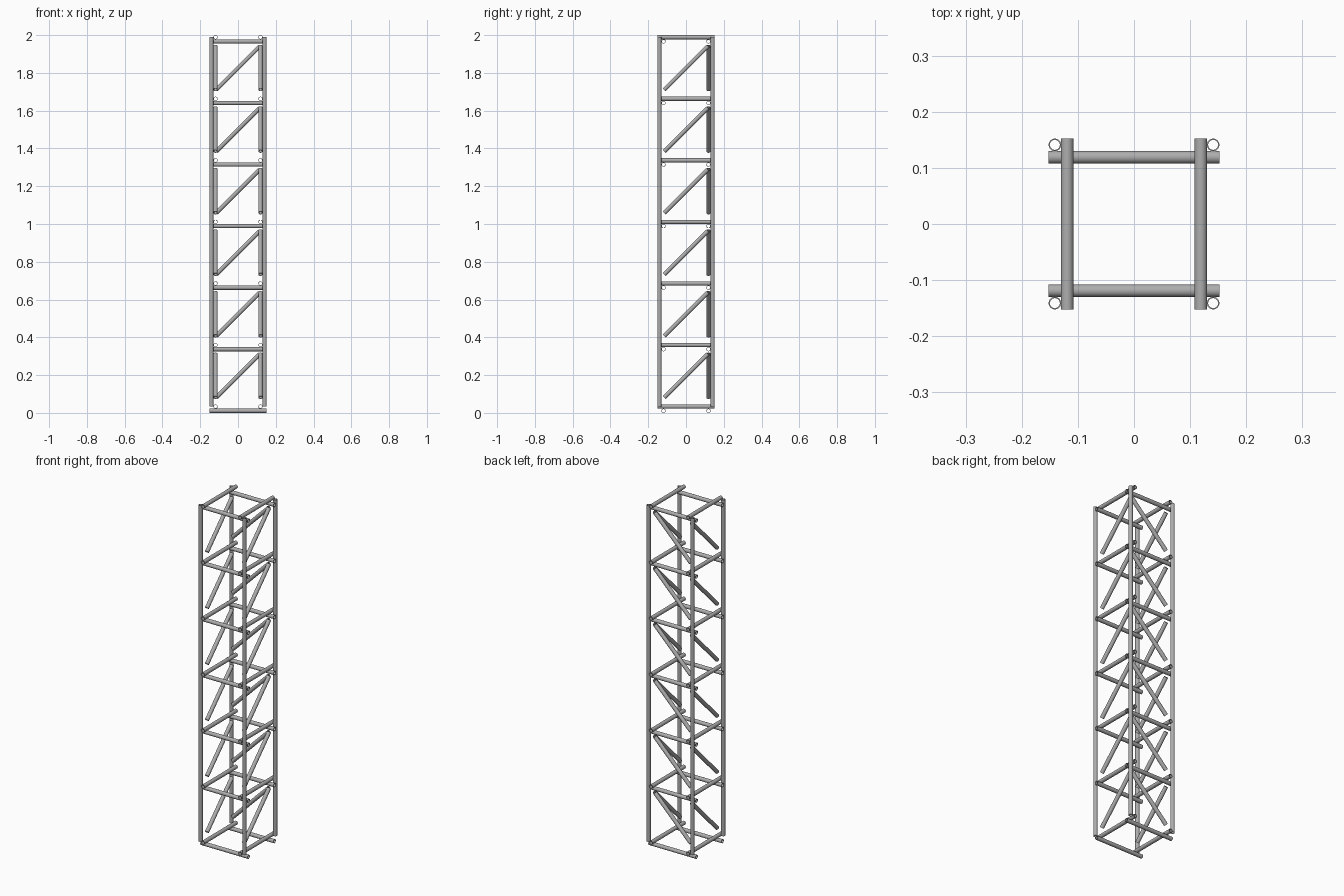
import bpy
import bmesh
from math import pi, radians
from mathutils import Vector, Matrix

cube = bpy.data.objects.get("Cube")
if cube:
    bpy.data.objects.remove(cube, do_unlink=True)

R_OUT, R_IN = 0.0112, 0.0088    # pipe radii
BAYS = 6
X_BAR_Z = R_OUT                 # lowest bars running along x
Y_BAR_Z = 3 * R_OUT             # lowest bars running along y, stacked on top
PITCH = (2 - 4 * R_OUT) / BAYS
BAR = 0.119                     # offset of bars and braces
LEG = 0.141                     # offset of the legs, outside the bars
SIDES = 32

steel = bpy.data.materials.new("grey steel")
steel.use_nodes = True
colour = (0.42, 0.42, 0.42, 1)
steel.diffuse_color = colour
steel.node_tree.nodes["Principled BSDF"].inputs["Base Color"].default_value = colour


def pipe_mesh(name, length):
    """Hollow pipe along z: a wall section spun around the axis."""
    bm = bmesh.new()
    h = length / 2
    section = [(R_OUT, -h), (R_OUT, h), (R_IN, h), (R_IN, -h)]
    verts = [bm.verts.new((r, 0, z)) for r, z in section]
    edges = [bm.edges.new((verts[i], verts[(i + 1) % 4])) for i in range(4)]
    bmesh.ops.spin(bm, geom=verts + edges, cent=(0, 0, 0), axis=(0, 0, 1),
                   angle=2 * pi, steps=SIDES, use_merge=True)
    bmesh.ops.remove_doubles(bm, verts=bm.verts[:], dist=1e-5)
    bmesh.ops.recalc_face_normals(bm, faces=bm.faces[:])
    mesh = bpy.data.meshes.new(name)
    bm.to_mesh(mesh)
    bm.free()
    mesh.materials.append(steel)
    # Smooth walls, sharp rims
    mesh.shade_smooth()
    mesh.set_sharp_from_angle(angle=radians(40))
    return mesh


def place(name, mesh, centre, direction):
    ob = bpy.data.objects.new(name, mesh)
    bpy.context.collection.objects.link(ob)
    turn = Vector((0, 0, 1)).rotation_difference(Vector(direction))
    ob.matrix_world = Matrix.Translation(centre) @ turn.to_matrix().to_4x4()


leg_pipe = pipe_mesh("leg_pipe", PITCH * BAYS)
bar_pipe = pipe_mesh("bar_pipe", 2 * (LEG + R_OUT))
brace_pipe = pipe_mesh("brace_pipe", PITCH)

# Corner legs
for x, side in ((-LEG, "right"), (LEG, "left")):
    for y, end in ((-LEG, "front"), (LEG, "back")):
        place(f"{end}_{side}_leg", leg_pipe,
              (x, y, Y_BAR_Z + PITCH * BAYS / 2), (0, 0, 1))

# Horizontal bars at every level
for level in range(BAYS + 1):
    rise = PITCH * level
    for s, end, side in ((-1, "front", "right"), (1, "back", "left")):
        place(f"{end}_bar_{level}", bar_pipe, (0, s * BAR, X_BAR_Z + rise), (1, 0, 0))
        place(f"{side}_bar_{level}", bar_pipe, (s * BAR, 0, Y_BAR_Z + rise), (0, 1, 0))

# Diagonal braces on the back and both sides of every bay
for bay in range(BAYS):
    z = Y_BAR_Z + PITCH * (bay + 0.5)
    place(f"back_brace_{bay}", brace_pipe, (0, BAR, z), (1, 0, 1))
    for s, side in ((-1, "right"), (1, "left")):
        place(f"{side}_brace_{bay}", brace_pipe, (s * BAR, 0, z), (0, 1, 1))
